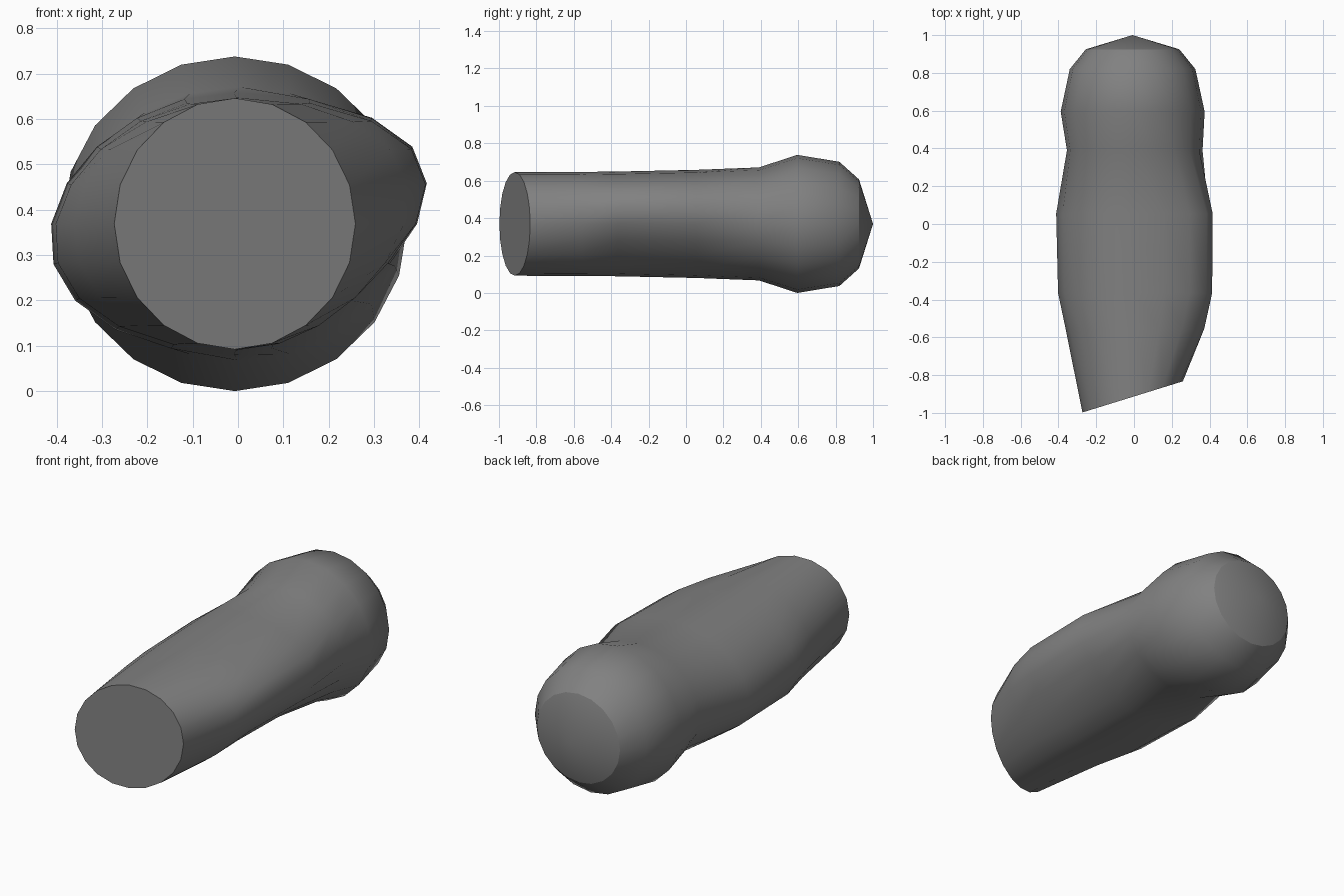
import bpy, bmesh, math

if "Cube" in bpy.data.objects:
    bpy.data.objects.remove(bpy.data.objects["Cube"])

SIDES = 20
CZ = 0.369

# rings: y, left half-width, right half-width, half-height, y slant, right skew, left skew
rings = [
    (-0.913, 0.273, 0.259, 0.277, 0.31, 0.00, 0.000),
    (-0.555, 0.362, 0.366, 0.278, 0.00, 0.04, 0.010),
    (-0.365, 0.402, 0.392, 0.280, 0.00, 0.07, 0.025),
    (0.055, 0.412, 0.395, 0.289, 0.00, 0.07, 0.025),
    (0.390, 0.355, 0.363, 0.302, 0.00, 0.00, 0.000),
    (0.595, 0.388, 0.374, 0.369, 0.00, 0.00, 0.000),
    (0.820, 0.340, 0.325, 0.332, 0.00, 0.00, 0.000),
    (0.925, 0.255, 0.240, 0.238, 0.00, 0.00, 0.000),
]

bm = bmesh.new()


def add_ring(y, left, right, high, slant, skew_r, skew_l):
    cx, rx = (right - left) / 2, (right + left) / 2
    verts = []
    for i in range(SIDES):
        a = 2 * math.pi * i / SIDES
        c, s = math.cos(a), math.sin(a)
        # side swellings lean up on the right and down on the left
        lean = math.sin(2 * a)
        x = cx + rx * c + lean * (skew_r if c > 0 else -skew_l)
        verts.append(bm.verts.new((x, y + slant * x, CZ + high * s)))
    return verts


# lofted body
loops = [add_ring(*r) for r in rings]
for a, b in zip(loops, loops[1:]):
    for i in range(SIDES):
        j = (i + 1) % SIDES
        bm.faces.new((a[i], a[j], b[j], b[i]))

# slanted flat front end and shallow cone at the back
bm.faces.new(loops[0])
tip = bm.verts.new((-0.008, 1.0, CZ))
for i in range(SIDES):
    bm.faces.new((loops[-1][i], loops[-1][(i + 1) % SIDES], tip))

bmesh.ops.recalc_face_normals(bm, faces=bm.faces)
for f in bm.faces:
    f.smooth = True

# crisp rims at both ends
for loop in (loops[0], loops[-1]):
    for i in range(SIDES):
        bm.edges.get((loop[i], loop[(i + 1) % SIDES])).smooth = False

mesh = bpy.data.meshes.new("rounded_peg")
bm.to_mesh(mesh)
bm.free()
peg = bpy.data.objects.new("rounded_peg", mesh)
bpy.context.collection.objects.link(peg)

# dark grey finish
mat = bpy.data.materials.new("dark_grey")
mat.diffuse_color = (0.22, 0.22, 0.22, 1)
mat.use_nodes = True
mat.node_tree.nodes["Principled BSDF"].inputs["Base Color"].default_value = mat.diffuse_color
mesh.materials.append(mat)
